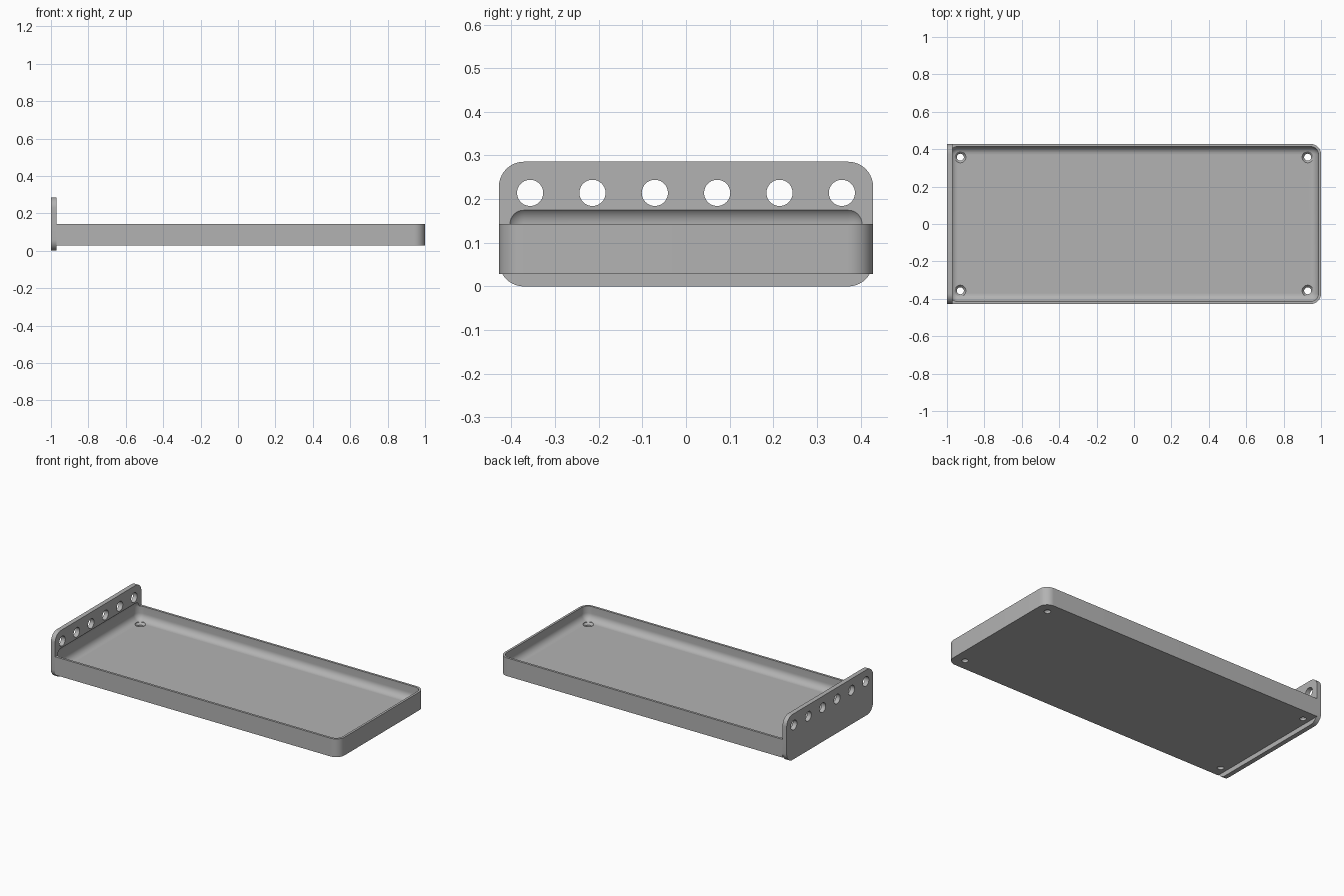
import bpy
import bmesh
from math import radians, cos, sin, pi
from mathutils import Matrix, Vector

U = 1 / 70  # design unit: the whole tray is 140 units long

if "Cube" in bpy.data.objects:
    bpy.data.objects.remove(bpy.data.objects["Cube"], do_unlink=True)

grey = bpy.data.materials.new("plain grey")
grey.use_nodes = True
COLOUR = (0.45, 0.45, 0.45, 1)
grey.diffuse_color = COLOUR
grey.node_tree.nodes["Principled BSDF"].inputs["Base Color"].default_value = COLOUR


def make_object(name, bm):
    bmesh.ops.recalc_face_normals(bm, faces=bm.faces[:])
    bmesh.ops.scale(bm, vec=(U, U, U), verts=bm.verts[:])
    mesh = bpy.data.meshes.new(name)
    bm.to_mesh(mesh)
    bm.free()
    mesh.materials.append(grey)
    obj = bpy.data.objects.new(name, mesh)
    bpy.context.collection.objects.link(obj)
    return obj


def rounded_box(name, low, high, radius, pick, segments=10):
    """Box between two corners, with the edges chosen by pick rounded."""
    low, high = Vector(low), Vector(high)
    bm = bmesh.new()
    bmesh.ops.create_cube(bm, size=1)
    for v in bm.verts:
        v.co = (low + high) / 2 + v.co * (high - low)
    edges = [e for e in bm.edges if pick(e.verts[0].co, e.verts[1].co)]
    bmesh.ops.bevel(bm, geom=edges, offset=radius, segments=segments,
                    profile=0.5, affect='EDGES')
    return make_object(name, bm)


def turned_cutter(name, profile, matrix, sides=40):
    """Solid of revolution from (radius, height) pairs."""
    bm = bmesh.new()
    rings = [[bm.verts.new((r * cos(2 * pi * i / sides), r * sin(2 * pi * i / sides), h))
              for i in range(sides)] for r, h in profile]
    for a, b in zip(rings, rings[1:]):
        for i in range(sides):
            j = (i + 1) % sides
            bm.faces.new((a[i], a[j], b[j], b[i]))
    bm.faces.new(rings[0])
    bm.faces.new(rings[-1])
    bmesh.ops.transform(bm, matrix=matrix, verts=bm.verts[:])
    return make_object(name, bm)


def cut(obj, cutters):
    for c in cutters:
        mod = obj.modifiers.new("cut", 'BOOLEAN')
        mod.operation = 'DIFFERENCE'
        mod.solver = 'EXACT'
        mod.object = c
    bpy.context.view_layer.update()
    result = obj.evaluated_get(bpy.context.evaluated_depsgraph_get())
    mesh = bpy.data.meshes.new_from_object(result)
    obj.modifiers.clear()
    obj.data = mesh


# End plate with four rounded corners
plate = rounded_box("end_plate", (-70, -30, 0), (-68, 30, 20), 4,
                    lambda a, b: abs(a.x - b.x) > 1)

# Tray body, rounded only at its free end
tray = rounded_box("tray", (-68, -30, 2), (70, 30, 10), 4,
                   lambda a, b: abs(a.z - b.z) > 1 and a.x > 0)

# Hollow with rounded edges, reaching slightly into the plate
hollow = rounded_box("hollow_cutter", (-69, -29, 4), (69, 29, 13), 3,
                     lambda a, b: True)

# Row of holes through the plate
plate_holes = [turned_cutter("plate_hole_cutter", [(2.1, -3), (2.1, 3)],
                             Matrix.Translation((-69, y, 15)) @ Matrix.Rotation(pi / 2, 4, 'Y'))
               for y in range(-25, 26, 10)]

# Countersunk screw holes in the floor corners
screw_holes = [turned_cutter("screw_hole_cutter",
                             [(1.3, 0), (1.3, 3.1), (2.1, 4), (2.1, 7)],
                             Matrix.Translation((x, y, 0)))
               for x in (-65, 65) for y in (-25, 25)]

cut(plate, [hollow] + plate_holes)
cut(tray, [hollow] + screw_holes)

for cutter in [hollow] + plate_holes + screw_holes:
    bpy.data.objects.remove(cutter, do_unlink=True)

# Smooth the roundings, keep corners crisp
bpy.ops.object.select_all(action='DESELECT')
for obj in (plate, tray):
    obj.select_set(True)
bpy.context.view_layer.objects.active = tray
bpy.ops.object.shade_smooth_by_angle(angle=radians(30))
